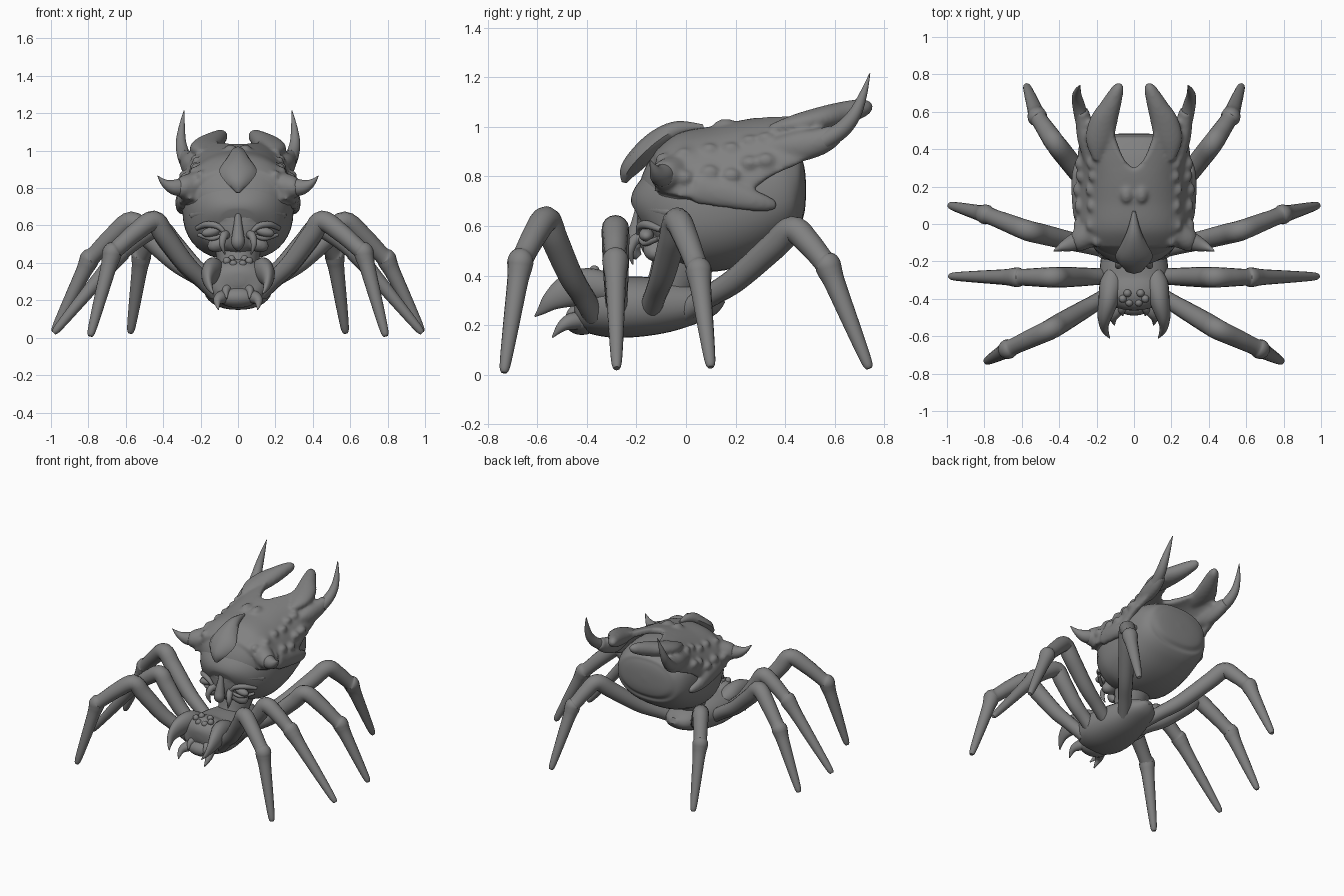
import bpy, bmesh, math
from mathutils import Vector, Matrix

if "Cube" in bpy.data.objects:
    bpy.data.objects.remove(bpy.data.objects["Cube"], do_unlink=True)

GREY = (0.22, 0.22, 0.22, 1)
mat = bpy.data.materials.new("stone_grey")
mat.use_nodes = True
mat.diffuse_color = GREY
mat.node_tree.nodes["Principled BSDF"].inputs["Base Color"].default_value = GREY


def smooth_path(rows, sub=5):
    """Catmull-Rom interpolation of stations of any width."""
    out, n = [], len(rows)
    for i in range(n - 1):
        p0, p1, p2, p3 = (rows[max(0, min(n - 1, i + k))] for k in (-1, 0, 1, 2))
        for s in range(sub):
            t = s / sub
            out.append([0.5 * (2 * b + (c - a) * t + (2 * a - 5 * b + 4 * c - d) * t * t
                               + (3 * b - a - 3 * c + d) * t ** 3)
                        for a, b, c, d in zip(p0, p1, p2, p3)])
    return out + [list(rows[-1])]


def soft(value, power):
    return math.copysign(abs(value) ** power, value)


def loft(bm, rows, sides=20, side=1, power=1):
    """Closed tube through (x, y, z, r) or (x, y, z, half width, half height) stations."""
    rows = smooth_path([r if len(r) == 5 else (*r, r[3]) for r in rows])
    pts = [Vector((r[0] * side, r[1], r[2])) for r in rows]
    chord = (pts[-1] - pts[0]).normalized()
    across = Vector((1, 0, 0)) if abs(chord.x) < .8 else Vector((0, 1, 0))
    rings = []
    for i, p in enumerate(pts):
        tan = (pts[min(i + 1, len(pts) - 1)] - pts[max(i - 1, 0)]).normalized()
        v = tan.cross(across).normalized()
        u = v.cross(tan)
        a, b = max(rows[i][3], 0.002), max(rows[i][4], 0.002)
        angles = [k * math.tau / sides for k in range(sides)]
        rings.append([bm.verts.new(p + u * a * soft(math.cos(t), power)
                                   + v * b * soft(math.sin(t), power)) for t in angles])
    for r, q in zip(rings, rings[1:]):
        for k in range(sides):
            j = (k + 1) % sides
            bm.faces.new((r[k], r[j], q[j], q[k]))
    bm.faces.new(rings[0][::-1])
    bm.faces.new(rings[-1])


def ball(bm, loc, size, tilt=0.0):
    m = Matrix.Translation(loc) @ Matrix.Rotation(tilt, 4, 'Y') @ Matrix.Diagonal((*size, 1))
    bmesh.ops.create_uvsphere(bm, u_segments=20, v_segments=12, radius=1, matrix=m)


def finish(name, bm, angle=50):
    bmesh.ops.recalc_face_normals(bm, faces=bm.faces)
    me = bpy.data.meshes.new(name)
    bm.to_mesh(me)
    bm.free()
    me.materials.append(mat)
    ob = bpy.data.objects.new(name, me)
    bpy.context.collection.objects.link(ob)
    bpy.ops.object.select_all(action='DESELECT')
    ob.select_set(True)
    bpy.context.view_layer.objects.active = ob
    bpy.ops.object.shade_smooth_by_angle(angle=math.radians(angle))
    return ob


def tube(name, rows, **kw):
    bm = bmesh.new()
    loft(bm, rows, **kw)
    return finish(name, bm)


def pair(name, rows, **kw):
    for label, s in (("left_", 1), ("right_", -1)):
        tube(label + name, rows, side=s, **kw)


def ball_pair(name, loc, size, tilt=0.0):
    for label, s in (("left_", 1), ("right_", -1)):
        bm = bmesh.new()
        ball(bm, (loc[0] * s, loc[1], loc[2]), size, tilt * s)
        finish(label + name, bm)


# Abdomen and the stalk that carries it
tube("abdomen", [(0, -.17, .6, .1, .1), (0, -.13, .62, .2, .17), (0, -.03, .65, .27, .235),
                 (0, .1, .675, .295, .26), (0, .24, .71, .295, .25), (0, .36, .735, .28, .21),
                 (0, .43, .745, .25, .17), (0, .465, .745, .2, .13), (0, .48, .745, .12, .08),
                 (0, .485, .745, .01, .01)], sides=40, power=.85)
tube("stalk", [(0, -.12, .27, .09), (0, -.06, .36, .1), (0, 0, .5, .13)])

# Low front body with eye cluster
tube("thorax", [(0, .15, .31, .03, .02), (0, .09, .29, .1, .06), (0, -.04, .28, .145, .1),
                (0, -.17, .275, .175, .12), (0, -.3, .275, .185, .125), (0, -.39, .3, .165, .125),
                (0, -.44, .31, .12, .09), (0, -.46, .31, .03, .03)], sides=32, power=.9)
bm = bmesh.new()
for x, y, z in ((.025, -.42, .395), (.06, -.4, .41), (.035, -.37, .42)):
    for s in (1, -1):
        ball(bm, (x * s, y, z), (.021, .021, .021))
finish("small_eyes", bm)
bm = bmesh.new()
ball(bm, (0, -.42, .215), (.11, .07, .055))
finish("lower_jaw", bm)
pair("jaw_horn", [(.11, -.22, .33, .02, .02), (.12, -.31, .345, .06, .06),
                  (.135, -.4, .36, .055, .07),
                  (.155, -.48, .335, .042, .065), (.16, -.54, .3, .025, .042),
                  (.148, -.58, .262, .014, .02), (.13, -.61, .235, .003, .003)])
pair("chin_spike", [(.06, -.4, .22, .035), (.09, -.46, .215, .034), (.11, -.5, .195, .022),
                    (.105, -.54, .15, .003)])
pair("mouth_spike", [(.05, -.42, .27, .025), (.065, -.46, .25, .02), (.06, -.49, .21, .003)])

# Face details
tube("nose", [(0, -.175, .74, .012), (0, -.195, .64, .018), (0, -.21, .55, .032),
              (0, -.215, .505, .036), (0, -.19, .475, .015)])
ball_pair("eye", (.145, -.16, .565), (.05, .03, .026), .2)
ball_pair("brow_spot", (.085, -.17, .735), (.042, .022, .03), -.5)
pair("upper_lid", [(.07, -.19, .56, .01), (.11, -.185, .597, .016), (.17, -.155, .605, .017),
                   (.22, -.1, .585, .012)])
pair("lower_lid", [(.08, -.185, .55, .01), (.14, -.165, .53, .012), (.21, -.11, .55, .01)])
pair("fang", [(.06, -.16, .55, .025), (.075, -.205, .545, .022), (.085, -.225, .5, .016),
              (.07, -.215, .445, .003)])

# Forked shell: stations are (y, half width, top height, edge height)
shell = smooth_path([(-.13, .26, .9, .74), (-.03, .31, .975, .72),
                     (.12, .32, 1.005, .7), (.24, .312, 1.03, .73), (.34, .305, 1.045, .8),
                     (.45, .295, 1.06, .85), (.55, .285, 1.08, .91)], 6)


def shell_z(row, x):
    y, w, top, edge = row
    return edge + (top - edge) * max(0, 1 - (abs(x) / w) ** 2.3) ** .55


bm = bmesh.new()
grid = []
for row in shell:
    y, w = row[0], row[1]
    inner = .11 * math.sqrt(min(1, (y - .3) / .17)) if y > .3 else -.01
    xs = [inner + (w - inner) * math.sin(t / 16 * math.pi / 2) for t in range(17)]
    grid.append([bm.verts.new((x, y, shell_z(row, x))) for x in xs])
for a, b in zip(grid, grid[1:]):
    for k in range(16):
        bm.faces.new((a[k], a[k + 1], b[k + 1], b[k]))
bmesh.ops.recalc_face_normals(bm, faces=bm.faces)
bmesh.ops.solidify(bm, geom=bm.faces[:], thickness=.04)
# Face mask, brow and cheek, fused into the shell
loft(bm, [(0, .02, .44, .03, .12), (0, .02, .48, .14, .185), (0, .02, .56, .205, .215),
          (0, .02, .67, .262, .215), (0, .02, .78, .285, .205), (0, .02, .87, .265, .165),
          (0, .02, .93, .2, .11), (0, .02, .96, .06, .04)], sides=40)
loft(bm, [(.025, -.18, .63, .014), (.1, -.17, .66, .024), (.18, -.13, .668, .026),
          (.25, -.05, .65, .02)])
ball(bm, (.1, -.125, .505), (.07, .05, .045), .4)
# Rear prong, horn socket, side lobe, temple base and knobs
loft(bm, [(.2, .34, .99, .02, .02), (.19, .44, 1.01, .07, .04), (.165, .54, 1.03, .075, .05),
          (.13, .62, 1.05, .058, .05), (.1, .69, 1.07, .042, .042),
          (.08, .735, 1.08, .028, .03), (.072, .755, 1.08, .008, .008)])
loft(bm, [(.24, .32, .92, .02, .02), (.255, .44, .92, .045, .06), (.268, .54, .94, .045, .055),
          (.28, .61, .975, .036, .04)])
loft(bm, [(.295, .04, .75, .03, .06), (.305, .18, .725, .03, .055), (.3, .28, .7, .03, .042),
          (.285, .35, .685, .02, .025), (.28, .37, .683, .005, .005)])
loft(bm, [(.22, -.04, .82, .07), (.29, -.085, .805, .062), (.325, -.1, .805, .046)])
for i in range(3, 24, 4):
    row = shell[i]
    for f, r in ((.94, .03), (.74, .026)):
        x = row[1] * f - .01 * (i % 8 == 3)
        ball(bm, (x, row[0], shell_z(row, x) - .008), (r, r * 1.3, r))
ball(bm, (.04, .16, 1.005), (.035, .05, .028))
carapace = finish("carapace", bm, 60)
carapace.modifiers.new("mirror", 'MIRROR').use_mirror_merge = False
remesh = carapace.modifiers.new("fuse", 'REMESH')
remesh.mode = 'VOXEL'
remesh.voxel_size = .01
remesh.use_smooth_shade = True
relax = carapace.modifiers.new("relax", 'SMOOTH')
relax.factor, relax.iterations = .5, 10

# Diamond crest and shell horns
tube("crest", [(0, -.25, .775, .01, .01), (0, -.232, .825, .06, .035), (0, -.175, .89, .1, .045),
               (0, -.105, .95, .068, .045), (0, -.03, .99, .035, .034), (0, .07, 1.0, .008, .01)],
     sides=8)
pair("rear_horn", [(.278, .56, .945, .038), (.295, .63, .99, .034), (.305, .68, 1.05, .027),
                   (.3, .715, 1.13, .016), (.288, .742, 1.215, .002)])
pair("temple_horn", [(.28, -.08, .805, .05), (.34, -.105, .805, .042), (.39, -.125, .825, .022),
                     (.43, -.145, .865, .002)])

# Legs: base, knee, ankle and foot of each left leg, mirrored to the right
LEGS = {"front_leg": ((.12, -.37, .24), (.45, -.565, .625), (.67, -.667, .46), (.79, -.735, .008)),
        "second_leg": ((.12, -.28, .24), (.43, -.285, .59), (.62, -.285, .465), (.985, -.28, .025)),
        "third_leg": ((.1, -.15, .25), (.57, -.035, .62), (.79, .05, .425), (.985, .1, .03)),
        "hind_leg": ((.06, -.03, .24), (.42, .43, .585), (.515, .57, .445), (.575, .74, .025))}
for name, joints in LEGS.items():
    base, knee, ankle, foot = map(Vector, joints)
    mid = base.lerp(knee, .5) - Vector((0, 0, .03))
    third = knee.lerp(ankle, .45) + Vector((0, 0, .012))
    rows = [(base, .045), (base.lerp(mid, .5), .045), (mid, .05), (mid.lerp(knee, .65), .055),
            (knee, .055), (third, .05), (knee.lerp(ankle, .88), .045), (ankle, .053),
            (ankle.lerp(foot, .07), .05), (ankle.lerp(foot, .2), .042),
            (ankle.lerp(foot, .6), .032), (ankle.lerp(foot, .93), .022), (foot, .012)]
    pair(name, [(*p, r) for p, r in rows], sides=16)
